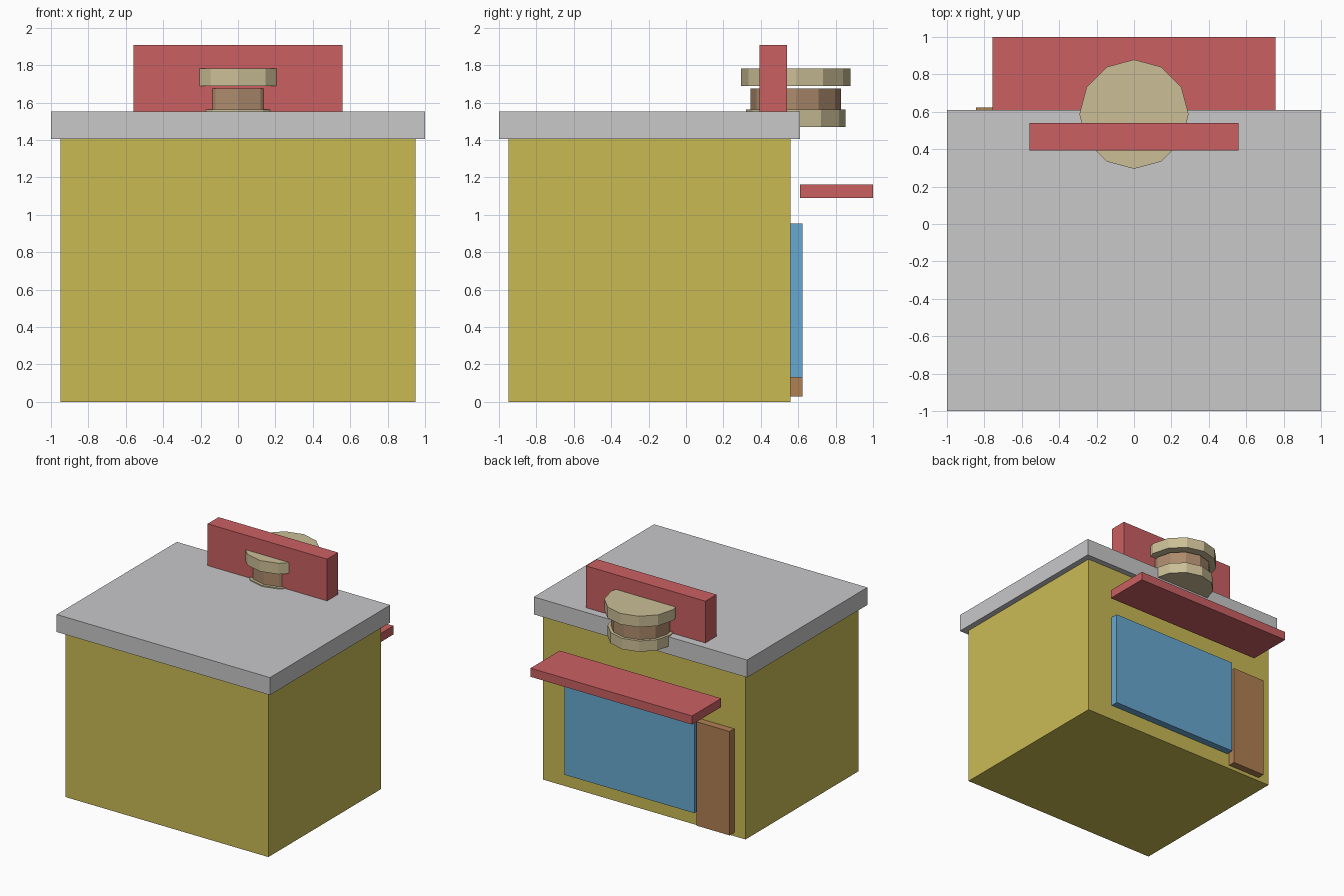
import bpy
import bmesh
from math import pi
from mathutils import Matrix, Vector

default_cube = bpy.data.objects.get("Cube")
if default_cube:
    bpy.data.objects.remove(default_cube, do_unlink=True)


def make_material(name, rgb):
    """Flat material from 8-bit sRGB, stored as linear values."""
    linear = [((c / 255 + 0.055) / 1.055) ** 2.4 for c in rgb]
    mat = bpy.data.materials.new(name)
    mat.use_nodes = True
    mat.diffuse_color = (*linear, 1)
    mat.node_tree.nodes["Principled BSDF"].inputs["Base Color"].default_value = (*linear, 1)
    return mat


yellow = make_material("yellow wall", (202, 186, 84))
grey = make_material("light grey", (200, 200, 202))
red = make_material("red", (202, 96, 98))
blue = make_material("blue glass", (104, 168, 208))
wood = make_material("door brown", (176, 128, 84))
bread = make_material("bread tan", (203, 190, 150))
meat = make_material("patty brown", (172, 138, 108))


def finish(name, bm, mat):
    mesh = bpy.data.meshes.new(name)
    bm.to_mesh(mesh)
    bm.free()
    mesh.materials.append(mat)
    obj = bpy.data.objects.new(name, mesh)
    bpy.context.collection.objects.link(obj)
    return obj


def box(name, mat, low, high):
    """Box between two opposite corners."""
    low, high = Vector(low), Vector(high)
    bm = bmesh.new()
    bmesh.ops.create_cube(bm, size=1, matrix=Matrix.Translation((low + high) / 2)
                          @ Matrix.Diagonal((*(high - low), 1)))
    return finish(name, bm, mat)


def disc(name, mat, radius, bottom, top):
    """Twelve-sided upright disc of the stacked ornament."""
    place = Matrix.Translation((0, 0.587, (bottom + top) / 2))
    bm = bmesh.new()
    bmesh.ops.create_cone(bm, cap_ends=True, segments=12, radius1=radius, radius2=radius,
                          depth=top - bottom, matrix=place @ Matrix.Rotation(pi / 2, 4, "Z"))
    return finish(name, bm, mat)


# Building and roof slab
box("building", yellow, (-0.95, -0.95, 0), (0.95, 0.56, 1.41))
box("roof", grey, (-1, -1, 1.405), (1, 0.61, 1.553))

# Back wall: window, door and awning
box("window", blue, (-0.515, 0.55, 0.13), (0.705, 0.622, 0.953))
box("door", wood, (-0.845, 0.55, 0.03), (-0.535, 0.622, 0.91))
box("awning", red, (-0.757, 0.61, 1.09), (0.757, 1, 1.163))

# Sign board on the roof
box("sign_board", red, (-0.56, 0.393, 1.55), (0.56, 0.54, 1.907))

# Stacked bun ornament on the sign
disc("lower_bun", bread, 0.267, 1.47, 1.562)
disc("patty", meat, 0.242, 1.562, 1.675)
disc("upper_bun", bread, 0.292, 1.69, 1.783)
